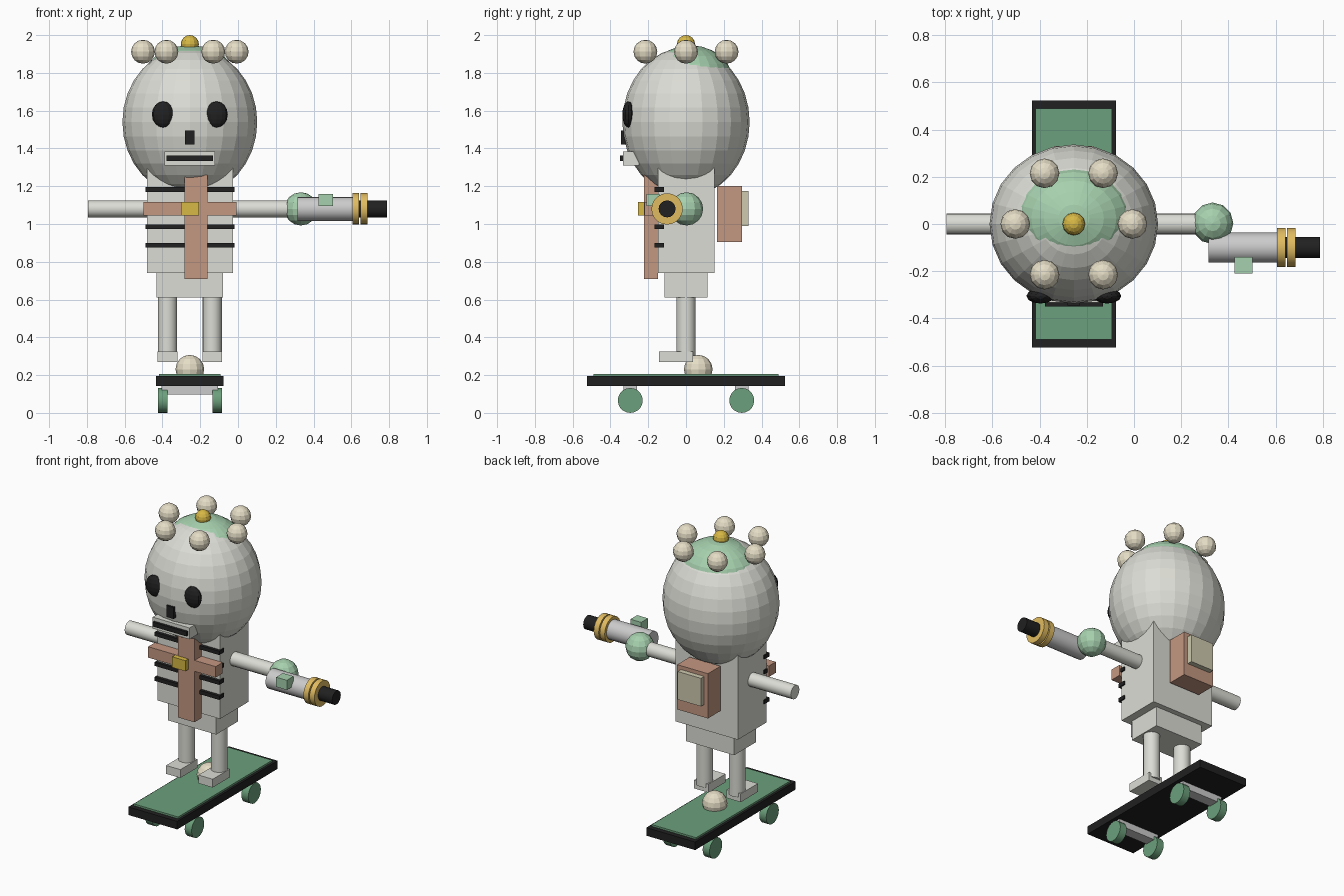
import bpy, math
from mathutils import Matrix

if "Cube" in bpy.data.objects:
    bpy.data.objects.remove(bpy.data.objects["Cube"])

CX = -0.255  # body axis


def mat(name, r, g, b):
    m = bpy.data.materials.new(name)
    m.diffuse_color = (r, g, b, 1)
    m.use_nodes = True
    m.node_tree.nodes["Principled BSDF"].inputs["Base Color"].default_value = m.diffuse_color
    return m


BONE = mat("bone", 0.72, 0.72, 0.67)
DARK = mat("dark", 0.015, 0.015, 0.015)
MINT = mat("mint", 0.38, 0.63, 0.42)
GREEN = mat("green", 0.15, 0.35, 0.2)
CREAM = mat("cream", 0.78, 0.72, 0.56)
GOLD = mat("gold", 0.68, 0.48, 0.06)
BRASS = mat("brass", 0.75, 0.5, 0.12)
LEATHER = mat("leather", 0.55, 0.31, 0.22)
SAND = mat("sand", 0.62, 0.59, 0.43)


def finish(name, m):
    ob = bpy.context.object
    ob.name = name
    if m:
        ob.data.materials.append(m)
    return ob


def box(name, x, y, z, m=None):
    """Box from (min, max) pairs."""
    bpy.ops.mesh.primitive_cube_add(size=1)
    ob = finish(name, m)
    size = [b - a for a, b in (x, y, z)]
    mid = [(a + b) / 2 for a, b in (x, y, z)]
    ob.data.transform(Matrix.Diagonal((*size, 1)))
    ob.location = mid
    return ob


def ball(name, loc, r, m=None, seg=12, rings=8):
    bpy.ops.mesh.primitive_uv_sphere_add(segments=seg, ring_count=rings, radius=1, location=loc)
    ob = finish(name, m)
    r = r if isinstance(r, tuple) else (r, r, r)
    ob.data.transform(Matrix.Diagonal((*r, 1)))
    return ob


def rod(name, axis, a, b, c, r, m=None, seg=16):
    """Cylinder from a to b along 'x' or 'z'; c holds the two other coordinates."""
    mid = (a + b) / 2
    loc = (mid, *c) if axis == 'x' else (*c, mid)
    rot = (0, math.pi / 2, 0) if axis == 'x' else (0, 0, 0)
    bpy.ops.mesh.primitive_cylinder_add(vertices=seg, radius=r, depth=b - a, location=loc, rotation=rot)
    ob = finish(name, m)
    bpy.ops.object.shade_smooth_by_angle(angle=math.radians(40))
    return ob


def wide(half, cx=CX):
    return (cx - half, cx + half)


# head with cap, crown of knobs
ball("head", (CX, 0, 1.54), (0.357, 0.337, 0.395), BONE, 24, 16)
ball("cap", (CX, 0.023, 1.75), (0.255, 0.228, 0.196), MINT, 24, 12)
for i in range(6):
    a = i * math.pi / 3
    ball("crown_knob", (CX + 0.248 * math.cos(a), 0.248 * math.sin(a), 1.912), 0.063, CREAM)
ball("crown_top", (CX, 0, 1.952), 0.048, GOLD)

# face
for s in (-1, 1):
    ball("eye", (CX + s * 0.141, -0.305, 1.58), (0.06, 0.032, 0.069), DARK)
box("nose", wide(0.026), (-0.345, -0.3), (1.42, 1.495), DARK)
box("jaw", wide(0.134), (-0.333, -0.25), (1.31, 1.385), BONE)
box("mouth", wide(0.123), (-0.35, -0.32), (1.333, 1.362), DARK)

# torso and ribs
box("torso", wide(0.228), (-0.148, 0.15), (0.74, 1.31), BONE)
box("pelvis", wide(0.176), (-0.114, 0.114), (0.61, 0.74), BONE)
for i in range(4):
    box("rib", wide(0.236), (-0.168, -0.117), (0.875 + i * 0.0985, 0.9 + i * 0.0985), DARK)

# chest straps with buckle
box("strap_vertical", (-0.282, -0.162), (-0.222, -0.147), (0.71, 1.26), LEATHER)
box("strap_horizontal", wide(0.246), (-0.22, -0.147), (1.045, 1.117), LEATHER)
box("buckle", wide(0.048), (-0.253, -0.21), (1.046, 1.116), GOLD)

# backpack
box("backpack", wide(0.112), (0.165, 0.296), (0.905, 1.2), LEATHER)
box("backpack_pocket", wide(0.085), (0.294, 0.33), (0.99, 1.175), SAND)

# legs and feet
for s in (-1, 1):
    x = CX + s * 0.118
    rod("leg", 'z', 0.3, 0.62, (x, 0), 0.051, BONE)
    box("foot", wide(0.052, x), (-0.142, 0.037), (0.27, 0.325), BONE)
ball("deck_ball", (CX, 0.065, 0.231), 0.076, CREAM)

# arms
rod("left_arm", 'x', -0.795, -0.4, (0, 1.08), 0.045, BONE)
rod("right_arm", 'x', -0.1, 0.4, (0, 1.08), 0.045, BONE)
ball("elbow_ball", (0.333, 0.003, 1.08), 0.088, MINT)

# barrel tool on the right arm
TOOL = (-0.1, 1.08)
rod("barrel", 'x', 0.315, 0.61, TOOL, 0.064)
for x in (0.605, 0.649):
    rod("barrel_band", 'x', x, x + 0.036, TOOL, 0.083, BRASS, 20)
rod("muzzle", 'x', 0.6, 0.788, TOOL, 0.045, DARK)
box("barrel_sight", (0.425, 0.503), (-0.21, -0.14), (1.096, 1.16), MINT)

# board with trucks and wheels
box("deck", wide(0.178), (-0.523, 0.523), (0.142, 0.195), DARK)
box("deck_grip", wide(0.162), (-0.49, 0.49), (0.19, 0.207), GREEN)
for y in (-0.295, 0.295):
    box("truck", wide(0.15), (y - 0.035, y + 0.035), (0.098, 0.145))
    for s in (-1, 1):
        x = CX + s * 0.144
        rod("wheel", 'x', x - 0.025, x + 0.025, (y, 0.066), 0.066, GREEN, 20)
